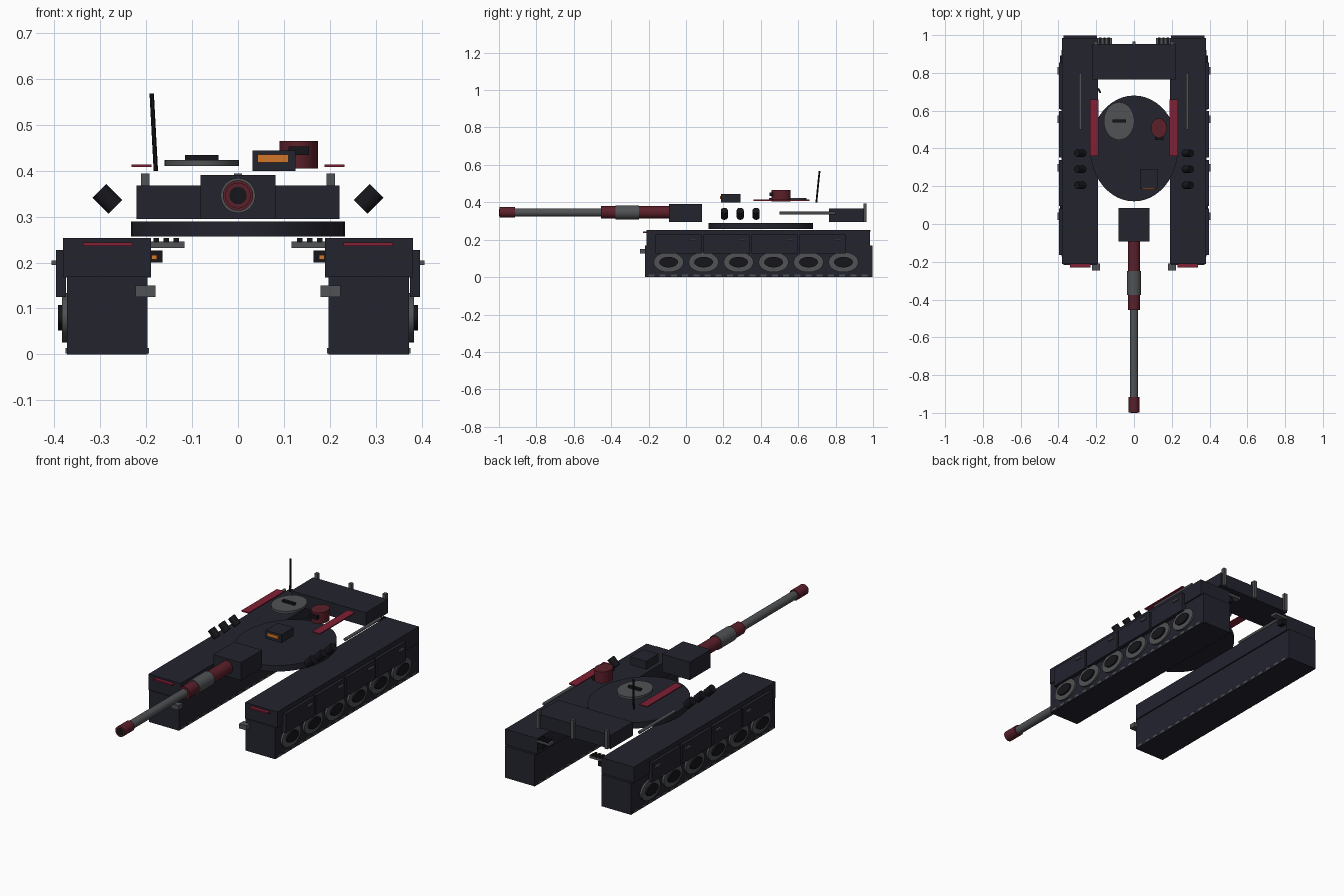
import bpy
from math import radians
from mathutils import Vector

cube = bpy.data.objects.get("Cube")
if cube:
    bpy.data.objects.remove(cube, do_unlink=True)


def material(name, rgb):
    m = bpy.data.materials.new(name)
    m.use_nodes = True
    m.diffuse_color = (*rgb, 1)
    m.node_tree.nodes["Principled BSDF"].inputs["Base Color"].default_value = (*rgb, 1)
    return m


NAVY = material("dark navy", (0.017, 0.017, 0.028))
BLACK = material("near black", (0.008, 0.008, 0.011))
GREY = material("gunmetal grey", (0.08, 0.085, 0.09))
MAROON = material("dark red", (0.105, 0.014, 0.023))
RED = material("crimson", (0.22, 0.014, 0.035))
ORANGE = material("amber", (0.65, 0.18, 0.022))


def finish(name, mat):
    ob = bpy.context.object
    ob.name = name
    ob.data.materials.append(mat)
    return ob


def box(name, mat, x, y, z):
    """Box given by its (low, high) extents on each axis."""
    spans = [sorted(s) for s in (x, y, z)]
    bpy.ops.mesh.primitive_cube_add(size=1, location=[sum(s) / 2 for s in spans])
    ob = finish(name, mat)
    ob.scale = [s[1] - s[0] for s in spans]
    return ob


def rod(name, mat, start, end, rx, ry=None, sides=32):
    """Cylinder between two points, optionally with an oval section."""
    a, b = Vector(start), Vector(end)
    bpy.ops.mesh.primitive_cylinder_add(vertices=sides, radius=1, depth=1, location=(a + b) / 2)
    ob = finish(name, mat)
    ob.scale = (rx, ry or rx, (b - a).length)
    ob.rotation_euler = (b - a).to_track_quat('Z', 'Y').to_euler()
    bpy.ops.object.shade_smooth_by_angle(angle=radians(35))
    return ob


def oval(name, mat, x, y, z, rx, ry):
    return rod(name, mat, (x, y, z[0]), (x, y, z[1]), rx, ry, 48)


def wheel_disc(name, mat, s, y, reach, ry, rz):
    """Oval disc on the outer face of a track, facing sideways."""
    bpy.ops.mesh.primitive_cylinder_add(vertices=32, radius=1, depth=1,
                                        location=(s * (0.36 + reach) / 2, y, 0.08))
    ob = finish(name, mat)
    ob.scale = (rz, ry, reach - 0.36)
    ob.rotation_euler = (0, radians(90), 0)
    bpy.ops.object.shade_smooth_by_angle(angle=radians(35))


for s, side in ((1, "left"), (-1, "right")):
    def mbox(name, mat, x, y, z):
        return box(f"{side}_{name}", mat, (s * x[0], s * x[1]), y, z)

    # Track units with fender above
    mbox("track", NAVY, (0.197, 0.373), (-0.218, 0.998), (0, 0.17))
    mbox("fender", NAVY, (0.19, 0.381), (-0.212, 0.985), (0.167, 0.253))
    for i in range(20):
        y = -0.185 + i * 0.06
        mbox(f"track_pad_{i}", GREY, (0.194, 0.376), (y - 0.016, y + 0.016), (0.002, 0.014))

    # Road wheels
    for i in range(6):
        y = -0.093 + i * 0.187
        wheel_disc(f"{side}_wheel_{i}", GREY, s, y, 0.383, 0.08, 0.054)
        wheel_disc(f"{side}_wheel_hub_{i}", BLACK, s, y, 0.392, 0.05, 0.028)

    # Side skirts and handles
    for i in range(4):
        y = -0.04 + i * 0.257
        mbox(f"skirt_{i}", NAVY, (0.375, 0.397), (y - 0.123, y + 0.123), (0.125, 0.227))
        mbox(f"skirt_handle_{i}", GREY, (0.39, 0.406), (y + 0.06, y + 0.1), (0.195, 0.205))

    # Front trim and tow blocks
    mbox("front_trim", RED, (0.23, 0.338), (-0.23, -0.205), (0.236, 0.244))
    mbox("tow_block", GREY, (0.18, 0.223), (-0.247, -0.21), (0.125, 0.15))

    # Rear exhaust grilles and lamps
    mbox("exhaust", GREY, (0.117, 0.19), (0.95, 0.985), (0.232, 0.246))
    for i in range(3):
        x = 0.128 + i * 0.022
        mbox(f"exhaust_slat_{i}", BLACK, (x, x + 0.012), (0.948, 0.987), (0.244, 0.253))
    mbox("lamp_box", BLACK, (0.165, 0.195), (0.945, 0.98), (0.2, 0.226))
    mbox("lamp", ORANGE, (0.177, 0.188), (0.94, 0.946), (0.207, 0.217))

    # Smoke launchers
    for i in range(3):
        y = 0.205 + i * 0.085
        rod(f"{side}_launcher_{i}", BLACK, (s * 0.267, y, 0.321), (s * 0.302, y, 0.356),
            0.019, 0.021, 20)

    # Stowage bar and turret side blade
    rod(f"{side}_side_bar", GREY, (s * 0.283, 0.5, 0.342), (s * 0.283, 0.8, 0.342), 0.008, sides=12)
    mbox("side_blade", RED, (0.188, 0.232), (0.36, 0.66), (0.408, 0.414))

# Turret ring and rear bustle
oval("turret_ring", NAVY, 0, 0.4, (0.257, 0.289), 0.233, 0.28)
box("rear_bustle", NAVY, (-0.221, 0.221), (0.765, 0.953), (0.295, 0.368))
for i, x in enumerate((-0.202, 0, 0.202)):
    box(f"rear_post_{i}", GREY, (x - 0.009, x + 0.009), (0.948, 0.966), (0.295, 0.394))

# Gun: mantlet and barrel segments
box("mantlet", NAVY, (-0.082, 0.082), (-0.092, 0.085), (0.295, 0.391))
for name, mat, y0, y1, r in (
        ("barrel_base", MAROON, -0.08, -0.25, 0.033),
        ("barrel_sleeve", GREY, -0.25, -0.377, 0.038),
        ("barrel_collar", MAROON, -0.377, -0.455, 0.033),
        ("barrel_tube", GREY, -0.45, -0.92, 0.022),
        ("muzzle", MAROON, -0.915, -0.998, 0.028),
        ("bore", BLACK, -0.99, -1.0, 0.019)):
    rod(name, mat, (0, y0, 0.346), (0, y1, 0.346), r)

# Roof hatch
oval("hatch", GREY, -0.079, 0.545, (0.41, 0.423), 0.081, 0.1)
box("hatch_handle", BLACK, (-0.115, -0.043), (0.537, 0.553), (0.42, 0.434))

# Cupola with viewer
oval("cupola", MAROON, 0.132, 0.508, (0.405, 0.465), 0.042, 0.052)
box("cupola_viewer", BLACK, (0.11, 0.155), (0.446, 0.475), (0.434, 0.453))

# Gunner sight
box("sight", NAVY, (0.032, 0.125), (0.188, 0.292), (0.4, 0.444))
box("sight_lens", ORANGE, (0.043, 0.11), (0.182, 0.19), (0.418, 0.435))

# Whip antenna
rod("antenna", BLACK, (-0.179, 0.697, 0.4), (-0.188, 0.714, 0.568), 0.005, sides=8)
